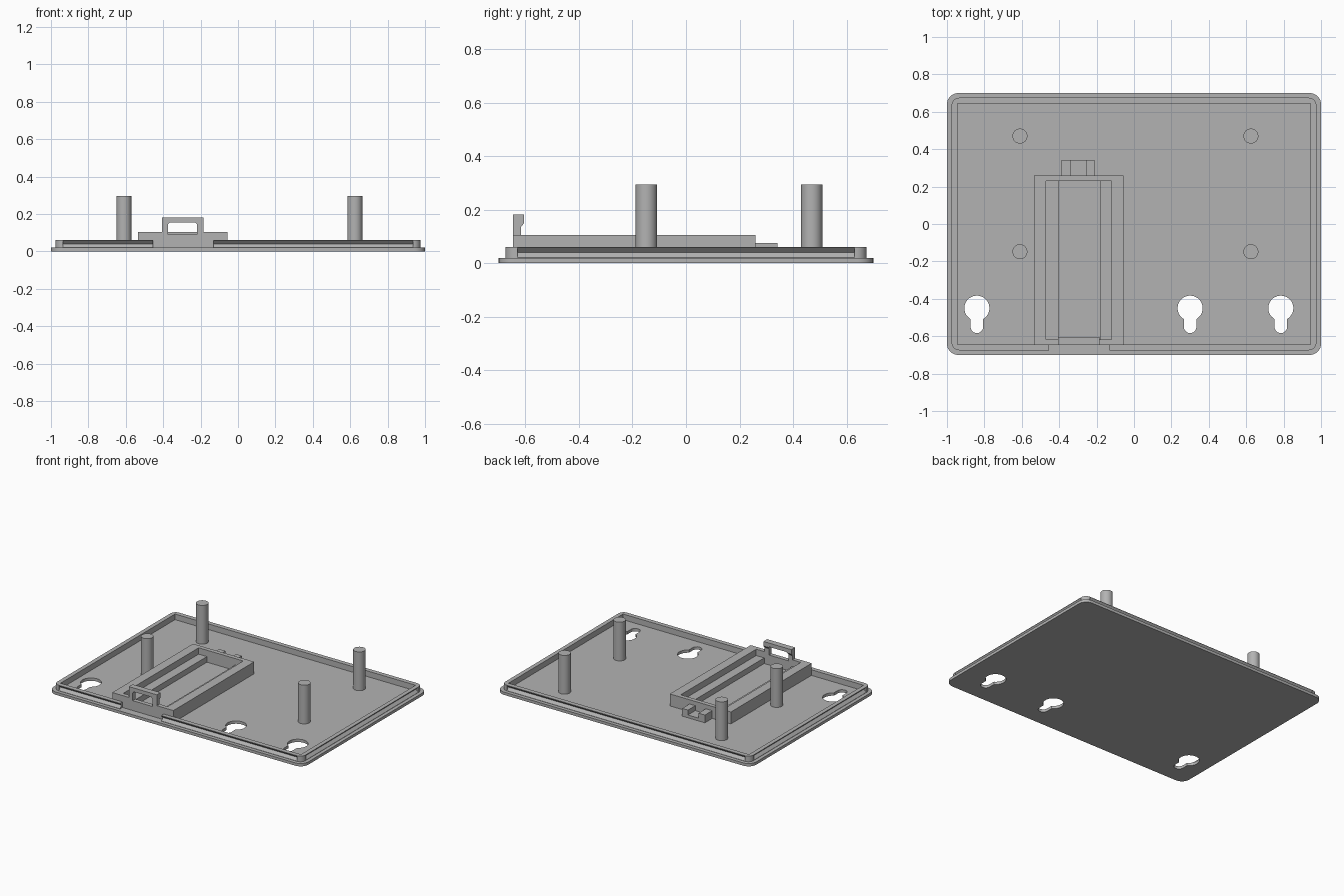
import bpy, bmesh, math

if "Cube" in bpy.data.objects:
    bpy.data.objects.remove(bpy.data.objects["Cube"])

grey = bpy.data.materials.new("plain grey")
grey.use_nodes = True
grey.diffuse_color = (0.45, 0.45, 0.45, 1)
grey.node_tree.nodes["Principled BSDF"].inputs["Base Color"].default_value = (0.45, 0.45, 0.45, 1)


def prism(name, outline, lo, hi, axis="z"):
    """Extrude a 2D outline between lo and hi along the given axis."""
    place = {"x": lambda a, b, h: (h, a, b),
             "y": lambda a, b, h: (a, h, b),
             "z": lambda a, b, h: (a, b, h)}[axis]
    bm = bmesh.new()
    rings = [[bm.verts.new(place(a, b, h)) for a, b in outline] for h in (lo, hi)]
    bm.faces.new(rings[0])
    bm.faces.new(rings[1])
    n = len(outline)
    for i in range(n):
        j = (i + 1) % n
        bm.faces.new((rings[0][i], rings[0][j], rings[1][j], rings[1][i]))
    bmesh.ops.recalc_face_normals(bm, faces=bm.faces)
    mesh = bpy.data.meshes.new(name)
    bm.to_mesh(mesh)
    bm.free()
    mesh.materials.append(grey)
    obj = bpy.data.objects.new(name, mesh)
    bpy.context.collection.objects.link(obj)
    return obj


def box(name, x0, x1, y0, y1, z0, z1):
    return prism(name, [(x0, y0), (x1, y0), (x1, y1), (x0, y1)], z0, z1)


def arc(cx, cy, r, start, end, steps):
    angles = [math.radians(start + (end - start) * i / steps) for i in range(steps + 1)]
    return [(cx + r * math.cos(a), cy + r * math.sin(a)) for a in angles]


def rounded(hx, hy, r):
    points = []
    for sx, sy, start in ((1, 1, 0), (-1, 1, 90), (-1, -1, 180), (1, -1, 270)):
        points += arc(sx * (hx - r), sy * (hy - r), r, start, start + 90, 8)
    return points


def cut(target, *cutters):
    """Subtract each cutter from the target, then discard it."""
    bpy.context.view_layer.objects.active = target
    for c in cutters:
        c.hide_render = True
        mod = target.modifiers.new("cut", "BOOLEAN")
        mod.operation, mod.solver, mod.object = "DIFFERENCE", "EXACT", c
        bpy.ops.object.modifier_apply(modifier=mod.name)
        bpy.data.objects.remove(c)


def smooth(obj):
    bpy.ops.object.select_all(action="DESELECT")
    obj.select_set(True)
    bpy.context.view_layer.objects.active = obj
    bpy.ops.object.shade_smooth_by_angle(angle=math.radians(30))


FLOOR, RIM, WALL = 0.02, 0.06, 0.105

# Base plate with keyhole openings
plate = prism("base_plate", rounded(1, 0.7, 0.06), 0, FLOOR)
for x in (-0.84, 0.3, 0.785):
    keyhole = arc(x, -0.45, 0.067, -60, 240, 32)
    keyhole += arc(x, -0.55, 0.0335, 180, 360, 12)
    cut(plate, prism("keyhole_cutter", keyhole, -0.1, 0.1))
smooth(plate)

# Raised rim with snap grooves and a gap at the front
rim = prism("rim", rounded(0.975, 0.675, 0.04), FLOOR, RIM)
cut(rim, box("inside_cutter", -0.945, 0.945, -0.643, 0.643, 0, 0.1),
    box("gap_cutter", -0.455, -0.13, -0.7, -0.6, 0, 0.1))
for s in (-1, 1):
    for edge, half, axis in ((0.675, 0.935, "x"), (0.975, 0.63, "y")):
        vee = [(s * (edge + 0.001), 0.021), (s * (edge - 0.018), 0.04), (s * (edge + 0.001), 0.059)]
        cut(rim, prism("groove_cutter", vee, -half, half, axis))
smooth(rim)

# Battery tray: walled frame with a lower ledge along each side
tray = box("battery_tray", -0.535, -0.055, -0.647, 0.26, FLOOR, WALL)
window = [(-0.375, 0.09), (-0.22, 0.09), (-0.22, 0.145), (-0.23, 0.155),
          (-0.365, 0.155), (-0.375, 0.145)]
cut(tray, box("pocket_cutter", -0.47, -0.12, -0.617, 0.23, 0, 0.2),
    prism("window_cutter", window, -0.7, -0.58, "y"))
for name, x0, x1 in (("right_ledge", -0.47, -0.405), ("left_ledge", -0.183, -0.12)):
    box(name, x0, x1, -0.617, 0.23, FLOOR, 0.06)

# Hooked latch loop on the front wall
hook = [(-0.647, WALL), (-0.617, WALL), (-0.617, 0.135), (-0.605, 0.15),
        (-0.605, 0.182), (-0.647, 0.182)]
latch = prism("latch_loop", hook, -0.405, -0.185, "x")
cut(latch, prism("window_cutter", window, -0.7, -0.58, "y"))

# Notched tab behind the tray
notched = [(-0.388, FLOOR), (-0.21, FLOOR), (-0.21, 0.075), (-0.255, 0.075),
           (-0.255, 0.04), (-0.338, 0.04), (-0.338, 0.075), (-0.388, 0.075)]
prism("rear_tab", notched, 0.26, 0.342, "y")

# Four support posts
for side, x in (("right", -0.61), ("left", 0.625)):
    for end, y in (("front", -0.148), ("rear", 0.47)):
        smooth(prism(f"{end}_{side}_post", arc(x, y, 0.04, 0, 348.75, 31), FLOOR, 0.295))
